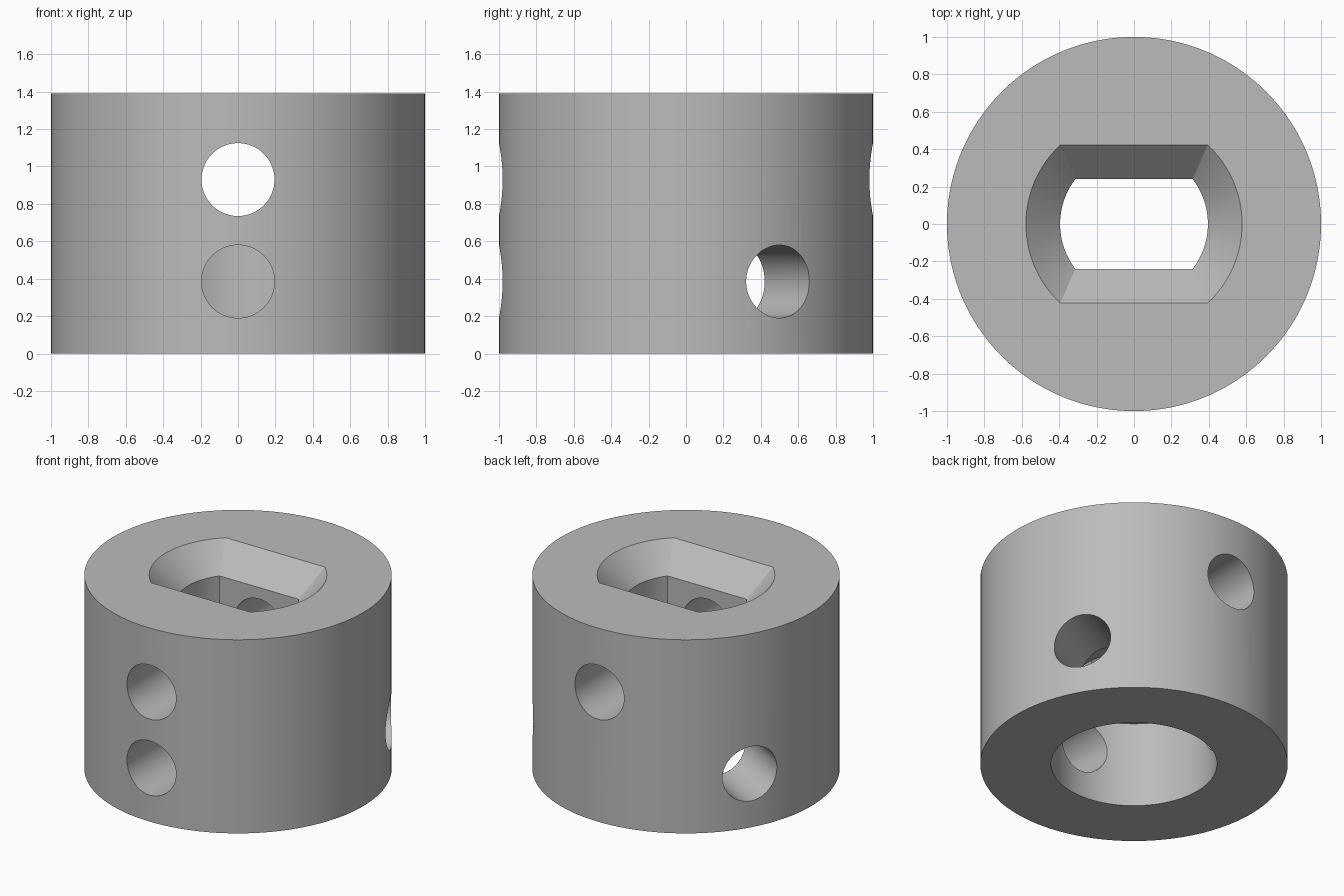
import bpy, bmesh, math
from mathutils import Matrix

if "Cube" in bpy.data.objects:
    bpy.data.objects.remove(bpy.data.objects["Cube"])

H = 1.39            # collar height
STEP = 0.615        # top of the round lower bore
HOLE_R = 0.195      # radius of the screw holes

grey = bpy.data.materials.new("grey")
grey.diffuse_color = (0.5, 0.5, 0.5, 1)
grey.use_nodes = True
grey.node_tree.nodes["Principled BSDF"].inputs["Base Color"].default_value = grey.diffuse_color


def finish(name, bm):
    bmesh.ops.recalc_face_normals(bm, faces=bm.faces)
    me = bpy.data.meshes.new(name)
    bm.to_mesh(me)
    bm.free()
    me.materials.append(grey)
    ob = bpy.data.objects.new(name, me)
    bpy.context.collection.objects.link(ob)
    return ob


def cylinder(name, r, z0, z1, seg, place=Matrix()):
    bm = bmesh.new()
    m = place @ Matrix.Translation((0, 0, (z0 + z1) / 2))
    bmesh.ops.create_cone(bm, cap_ends=True, segments=seg, radius1=r,
                          radius2=r, depth=z1 - z0, matrix=m)
    return finish(name, bm)


def double_flat(r, flat, n=24):
    """Circle of radius r cut by flats at y = +-flat."""
    a = math.asin(flat / r)
    half = [-a + 2 * a * i / n for i in range(n + 1)]
    return [(r * math.cos(t), r * math.sin(t))
            for t in half + [t + math.pi for t in half]]


def loft(name, sections):
    bm = bmesh.new()
    rings = [[bm.verts.new((x, y, z)) for x, y in double_flat(r, f)]
             for r, f, z in sections]
    for lo, hi in zip(rings, rings[1:]):
        n = len(lo)
        for i in range(n):
            j = (i + 1) % n
            bm.faces.new((lo[i], lo[j], hi[j], hi[i]))
    bm.faces.new(rings[0])
    bm.faces.new(rings[-1])
    return finish(name, bm)


def side_hole(name, angle, z):
    """Radial hole from the axis outwards at the given compass angle."""
    m = (Matrix.Translation((0, 0, z)) @ Matrix.Rotation(math.radians(angle), 4, 'Z')
         @ Matrix.Rotation(math.pi / 2, 4, 'Y'))
    return cylinder(name, HOLE_R, 0.1, 1.2, 64, m)


# Main body
collar = cylinder("collar", 1, 0, H, 160)

# Round bore below, double-flat socket with a flared mouth above
cutters = [
    cylinder("lower_bore_cutter", 0.54, -0.2, STEP, 128),
    loft("socket_cutter", [(0.395, 0.24, STEP - 0.1), (0.395, 0.24, H - 0.183),
                           (0.578, 0.423, H), (0.578, 0.423, H + 0.2)]),
]
# Two opposed upper holes, three evenly spaced lower holes
cutters += [side_hole("upper_hole_cutter", a, 0.93) for a in (-90, 90)]
cutters += [side_hole("lower_hole_cutter", a, 0.385) for a in (-90, 30, 150)]

for c in cutters:
    mod = collar.modifiers.new(c.name, 'BOOLEAN')
    mod.operation = 'DIFFERENCE'
    mod.solver = 'EXACT'
    mod.object = c

# Apply the cuts, then drop the cutters
bpy.context.view_layer.update()
deps = bpy.context.evaluated_depsgraph_get()
result = bpy.data.meshes.new_from_object(collar.evaluated_get(deps))
collar.modifiers.clear()
collar.data = result
for c in cutters:
    bpy.data.objects.remove(c)

bpy.context.view_layer.objects.active = collar
collar.select_set(True)
bpy.ops.object.shade_smooth_by_angle(angle=math.radians(20))
